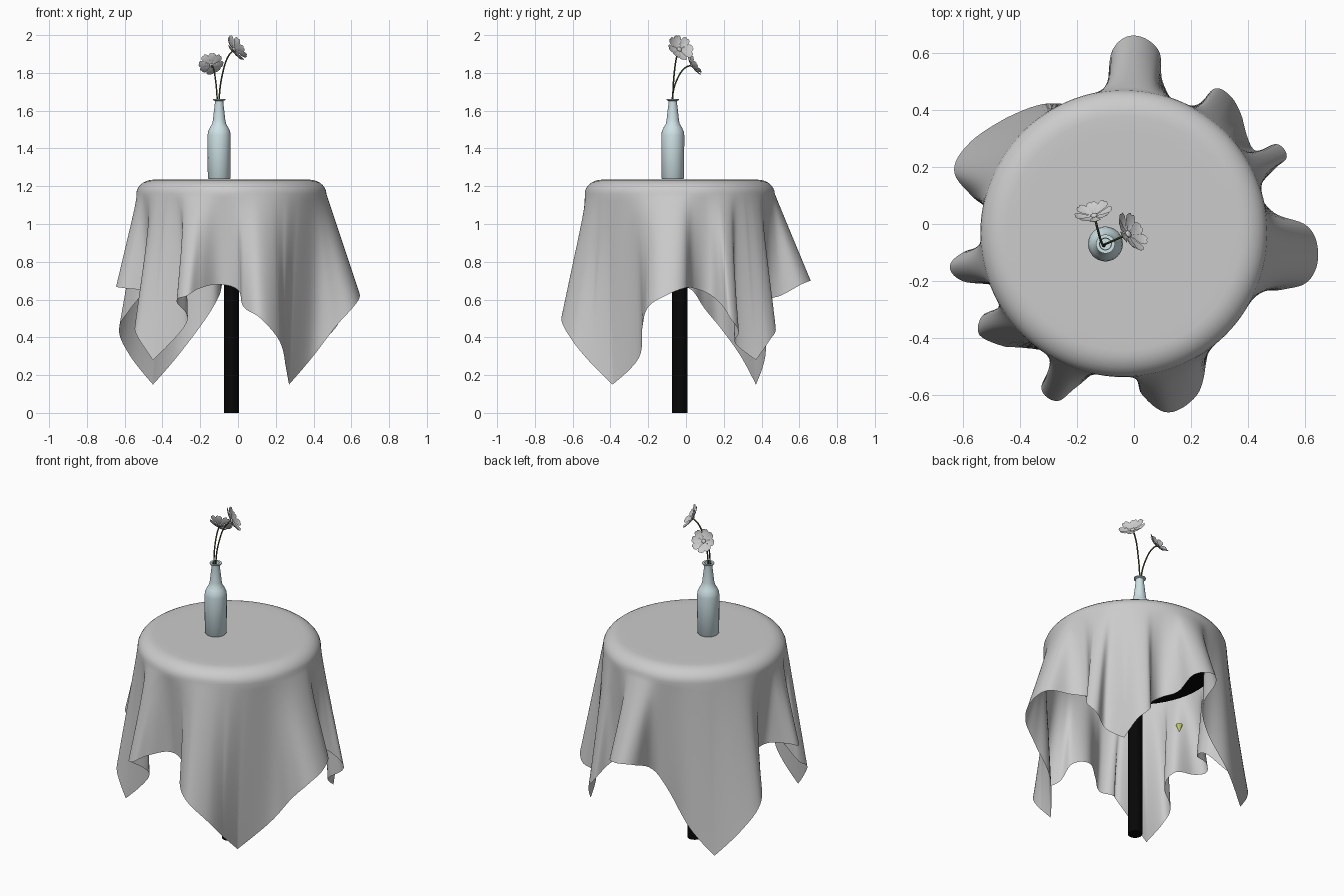
import bpy, math
from mathutils import Vector

if "Cube" in bpy.data.objects:
    bpy.data.objects.remove(bpy.data.objects["Cube"])

CX, CY = -0.035, -0.033


def mat(name, col):
    m = bpy.data.materials.new(name)
    m.diffuse_color = (*col, 1)
    m.use_nodes = True
    m.node_tree.nodes["Principled BSDF"].inputs["Base Color"].default_value = m.diffuse_color
    return m


black = mat("black", (0.002, 0.002, 0.002))
glass = mat("pale_glass", (0.62, 0.76, 0.79))
green = mat("stem_green", (0.06, 0.09, 0.03))
lime = mat("bud_lime", (0.55, 0.6, 0.15))


def make(name, verts, faces, material=None, angle=40):
    me = bpy.data.meshes.new(name)
    me.from_pydata([tuple(v) for v in verts], [], faces)
    ob = bpy.data.objects.new(name, me)
    bpy.context.collection.objects.link(ob)
    if material:
        me.materials.append(material)
    bpy.ops.object.select_all(action='DESELECT')
    ob.select_set(True)
    bpy.context.view_layer.objects.active = ob
    bpy.ops.object.shade_smooth_by_angle(angle=math.radians(angle))
    return ob


def lathe(name, profile, x, y, material, n=40):
    verts, faces = [], []
    for r, z in profile:
        for i in range(n):
            a = 2 * math.pi * i / n
            verts.append((x + r * math.cos(a), y + r * math.sin(a), z))
    for j in range(len(profile) - 1):
        for i in range(n):
            k = (i + 1) % n
            faces.append((j*n + i, j*n + k, (j+1)*n + k, (j+1)*n + i))
    return make(name, verts, faces, material)


# Black table: round top and single pole
lathe("table_top", [(0.001, 1.08), (0.45, 1.08), (0.45, 1.22), (0.001, 1.22)], CX, CY, black, 64)
lathe("table_pole", [(0.001, 0), (0.04, 0), (0.04, 1.1)], CX, CY, black, 32)

# Tablecloth hem: closed path through the folds and the four hanging corners
hem = [(-.10, -.50, .68), (0, -.53, .65), (.03, -.60, .56), (.12, -.66, .50), (.22, -.60, .38),
       (.25, -.50, .26), (.27, -.39, .15), (.39, -.25, .29), (.52, -.23, .46), (.61, -.20, .56),
       (.645, -.11, .62), (.61, -.01, .66), (.49, .04, .66), (.44, .12, .63), (.49, .19, .57),
       (.535, .235, .50), (.50, .28, .43), (.42, .26, .37), (.38, .37, .28), (.345, .44, .38),
       (.285, .475, .45), (.225, .42, .54), (.15, .42, .60), (.10, .50, .62), (.085, .61, .68),
       (0, .66, .70), (-.075, .61, .69), (-.10, .47, .62), (-.17, .42, .50), (-.32, .42, .30),
       (-.45, .37, .15), (-.57, .29, .30), (-.63, .19, .44), (-.57, .10, .55), (-.49, .03, .65),
       (-.50, -.06, .68), (-.60, -.10, .69), (-.645, -.15, .67), (-.60, -.20, .66), (-.48, -.22, .64),
       (-.46, -.29, .57), (-.53, -.32, .48), (-.54, -.39, .42), (-.45, -.43, .28), (-.27, -.46, .48),
       (-.325, -.57, .59), (-.27, -.62, .62), (-.20, -.57, .66)]
hem = [Vector(p) for p in hem]
K, SUB = len(hem), 7


def tangent(i):
    # corners stay pointed
    if hem[i % K].z < 0.285:
        return Vector((0, 0, 0))
    return (hem[(i + 1) % K] - hem[(i - 1) % K]) * 0.55


edge = []
for i in range(K):
    p, q, m0, m1 = hem[i], hem[(i + 1) % K], tangent(i), tangent(i + 1)
    for s in range(SUB):
        t = s / SUB
        edge.append(p * (2*t**3 - 3*t*t + 1) + m0 * (t**3 - 2*t*t + t)
                    + q * (3*t*t - 2*t**3) + m1 * (t**3 - t*t))
N = len(edge)

# Rim angle for every hem point, smoothed so the folds fade out at the rim
dev, prev = [], None
for i, p in enumerate(edge):
    a = math.atan2(p.y - CY, p.x - CX)
    if prev is not None:
        a = prev + (a - prev + math.pi) % (2 * math.pi) - math.pi
    prev = a
    dev.append(a - 2 * math.pi * i / N)
hem_ang = [dev[i] + 2 * math.pi * i / N for i in range(N)]
W = 14
for _ in range(2):
    dev = [sum(dev[(i + k) % N] for k in range(-W, W + 1)) / (2*W + 1) for i in range(N)]
ang = [dev[i] + 2 * math.pi * i / N for i in range(N)]

# Tablecloth: flat top, rounded rim, then folds down to the hem
RIM_R, RIM_Z = 0.503, 1.16
rings = [(r, 1.235) for r in (0.12, 0.25, 0.36)]
rings += [(0.41 + (RIM_R - 0.41) * math.sin(b), RIM_Z + (1.235 - RIM_Z) * math.cos(b))
          for b in [math.pi / 2 * k / 7 for k in range(8)]]
verts, faces = [Vector((CX, CY, 1.235))], []
for r, z in rings:
    verts += [Vector((CX + r * math.cos(a), CY + r * math.sin(a), z)) for a in ang]
DROPS = 24
for d in range(1, DROPS + 1):
    t = d / DROPS
    gather = 1 - (1 - t) ** 1.7
    for i, p in enumerate(edge):
        a = ang[i] + (hem_ang[i] - ang[i]) * gather
        r = RIM_R + (math.hypot(p.x - CX, p.y - CY) - RIM_R) * t
        verts.append(Vector((CX + r * math.cos(a), CY + r * math.sin(a), RIM_Z + (p.z - RIM_Z) * t)))
for i in range(N):
    faces.append((0, 1 + i, 1 + (i + 1) % N))
for j in range(len(rings) + DROPS - 1):
    for i in range(N):
        k = (i + 1) % N
        faces.append((1 + j*N + i, 1 + (j+1)*N + i, 1 + (j+1)*N + k, 1 + j*N + k))
make("tablecloth", verts, faces, angle=180)

# Bottle vase with shoulder, tapered neck and flared lip
lathe("bottle", [(0.001, 1.237), (0.055, 1.237), (0.06, 1.243), (0.061, 1.47), (0.058, 1.49),
                 (0.048, 1.512), (0.037, 1.53), (0.033, 1.55), (0.022, 1.645), (0.023, 1.652),
                 (0.033, 1.656), (0.033, 1.662), (0.021, 1.662), (0.019, 1.645)], -0.1, -0.07, glass)


# Flowers: curved stem, eight notched petals and a domed centre
def flower(name, path, normal, radius):
    cu = bpy.data.curves.new(name + "_stem", 'CURVE')
    cu.dimensions = '3D'
    cu.bevel_depth = 0.004
    cu.bevel_resolution = 2
    sp = cu.splines.new('BEZIER')
    sp.bezier_points.add(len(path) - 1)
    for bp, co in zip(sp.bezier_points, path):
        bp.co = co
        bp.handle_left_type = bp.handle_right_type = 'AUTO'
    cu.materials.append(green)
    bpy.context.collection.objects.link(bpy.data.objects.new(name + "_stem", cu))

    c, rot = Vector(path[-1]), Vector(normal).to_track_quat('Z', 'Y')
    # half widths along the petal, with a notch at the tip
    rows = [(0.12, 0.05), (0.4, 0.16), (0.65, 0.28), (0.82, 0.3), (0.94, 0.22), (1.0, 0.1)]
    verts, faces = [], []
    for k in range(8):
        turn = 2 * math.pi * k / 8
        ca, sa = math.cos(turn), math.sin(turn)
        b = len(verts)
        for u, w in rows:
            for s in (-1, 0, 1):
                x = u - (0.04 if s == 0 and u > 0.95 else 0)
                y = s * w
                z = 0.25 * u * u - (0.05 if s == 0 else 0) + 0.08 * (k % 2) * u
                verts.append(c + rot @ (Vector((x*ca - y*sa, x*sa + y*ca, z)) * radius))
        for j in range(len(rows) - 1):
            for s in (0, 1):
                o = b + 3*j + s
                faces.append((o, o + 3, o + 4, o + 1))
    make(name + "_petals", verts, faces, angle=60)
    bpy.ops.mesh.primitive_uv_sphere_add(segments=16, ring_count=8, radius=0.18 * radius, location=c)
    ob = bpy.context.object
    ob.name = name + "_centre"
    ob.rotation_euler = rot.to_euler()
    ob.scale = (1, 1, 0.6)
    bpy.ops.object.shade_smooth()


flower("back_flower", [(-0.1, -0.07, 1.4), (-0.11, -0.073, 1.66), (-0.12, -0.045, 1.77),
                       (-0.132, 0, 1.83), (-0.14, 0.03, 1.84)], (-0.17, 0.8, 0.5), 0.067)
flower("right_flower", [(-0.1, -0.07, 1.4), (-0.1, -0.07, 1.66), (-0.083, -0.063, 1.79),
                        (-0.05, -0.048, 1.89), (-0.02, -0.035, 1.925)], (0.72, 0.43, 0.48), 0.075)

# Small bud under the table
bpy.ops.mesh.primitive_cone_add(vertices=10, radius1=0.004, radius2=0.02, depth=0.04,
                                location=(-0.24, 0.1, 0.69))
bud = bpy.context.object
bud.name = "fallen_bud"
bud.data.materials.append(lime)
